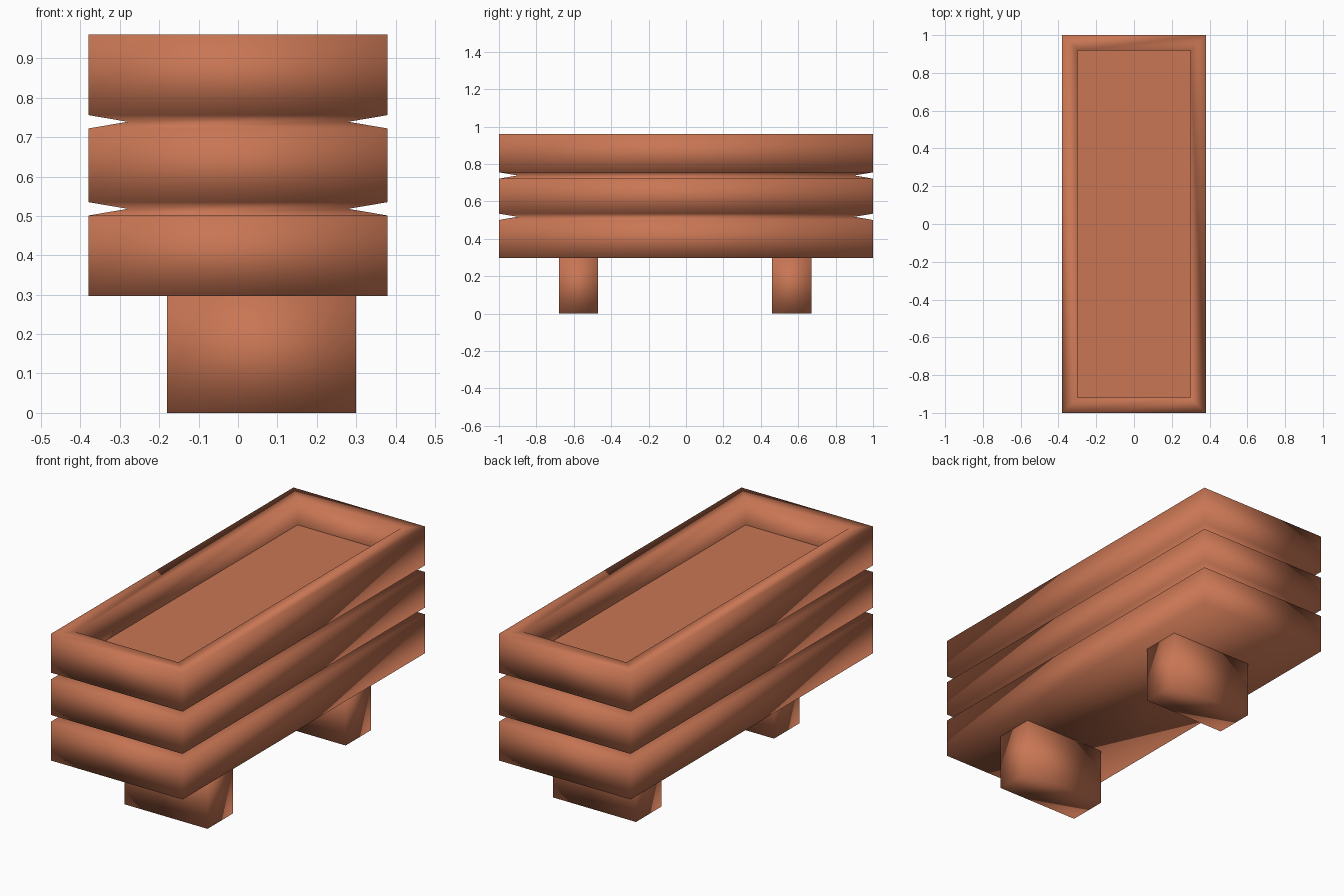
import bpy

if "Cube" in bpy.data.objects:
    bpy.data.objects.remove(bpy.data.objects["Cube"])

clay = bpy.data.materials.new("terracotta")
clay.diffuse_color = (0.58, 0.18, 0.088, 1.0)
clay.use_nodes = True
clay.node_tree.nodes["Principled BSDF"].inputs["Base Color"].default_value = clay.diffuse_color


def make_object(name, verts, faces, smooth=True):
    mesh = bpy.data.meshes.new(name)
    mesh.from_pydata(verts, [], faces)
    mesh.materials.append(clay)
    for p in mesh.polygons:
        p.use_smooth = smooth
    mesh.update()
    obj = bpy.data.objects.new(name, mesh)
    bpy.context.collection.objects.link(obj)
    return obj


def ring(x0, x1, y0, y1, z):
    return [(x0, y0, z), (x1, y0, z), (x1, y1, z), (x0, y1, z)]


def skin(rings, cap_start=True, cap_end=True):
    """Join rectangular rings into a closed skin with outward faces."""
    verts = [v for r in rings for v in r]
    faces = []
    for i in range(len(rings) - 1):
        a, b = 4 * i, 4 * i + 4
        for k in range(4):
            n = (k + 1) % 4
            faces.append((a + k, a + n, b + n, b + k))
    if cap_start:
        faces.append((3, 2, 1, 0))
    if cap_end:
        t = 4 * (len(rings) - 1)
        faces.append((t, t + 1, t + 2, t + 3))
    return verts, faces


# Planter body: (inset, height) profile with two V grooves, flat rim and inner wall
HX, HY = 0.38, 1.0
FLOOR_Z = 0.818
profile = [(0, 0.297),
           (0, 0.501), (0.1, 0.518), (0, 0.535),
           (0, 0.722), (0.1, 0.739), (0, 0.756),
           (0, 0.96), (0.082, 0.96), (0.082, FLOOR_Z)]
rings = [ring(-HX + d, HX - d, -HY + d, HY - d, z) for d, z in profile]
make_object("planter_body", *skin(rings, cap_end=False))

# Soil floor, flat shaded
d = 0.082
make_object("planter_floor", ring(-HX + d, HX - d, -HY + d, HY - d, FLOOR_Z),
            [(0, 1, 2, 3)], smooth=False)

# Feet, slightly off centre
for name, y0, y1 in (("front_foot", -0.68, -0.47), ("back_foot", 0.46, 0.67)):
    make_object(name, *skin([ring(-0.18, 0.30, y0, y1, z) for z in (0, 0.298)]))
